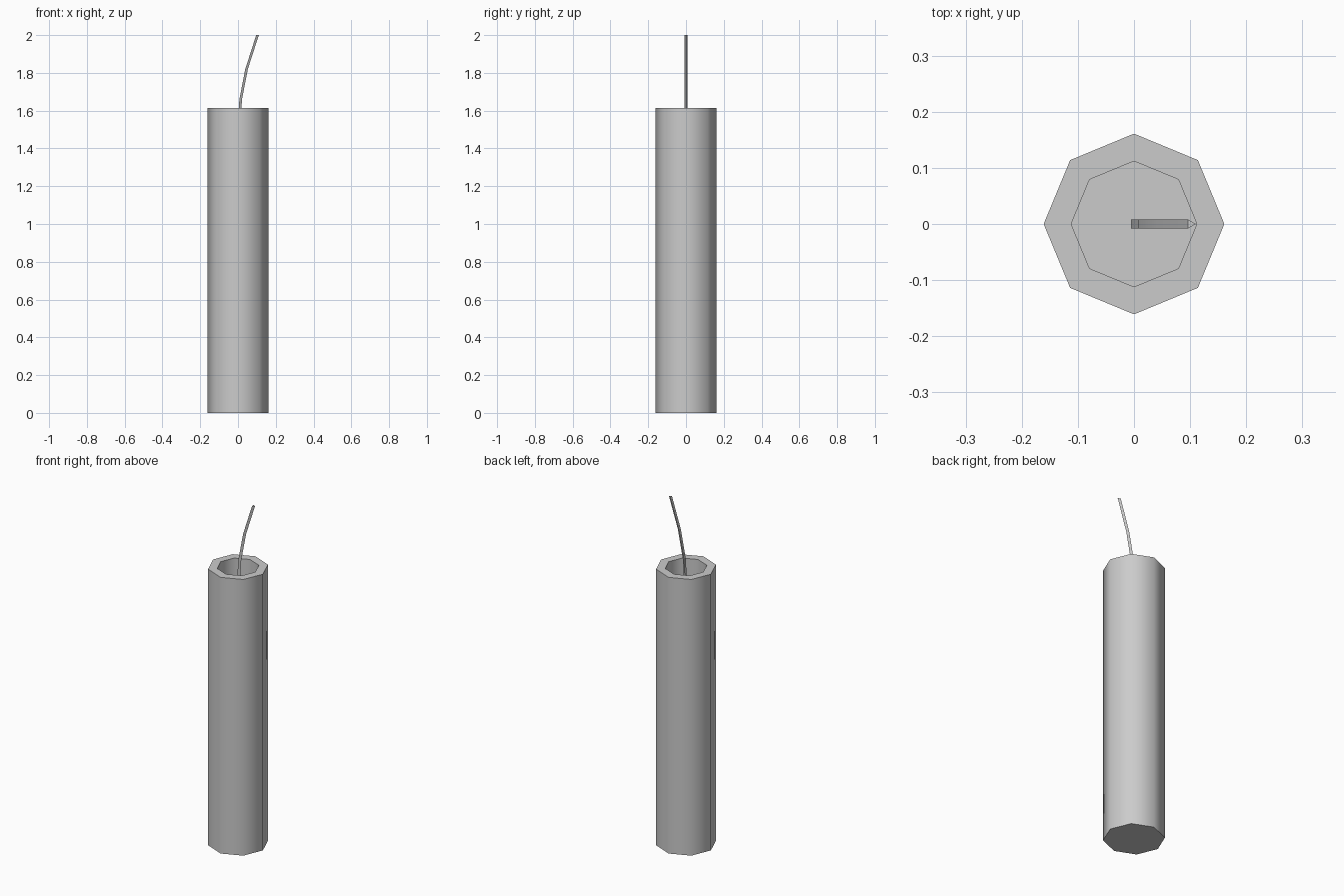
import bpy, bmesh, math

if "Cube" in bpy.data.objects:
    bpy.data.objects.remove(bpy.data.objects["Cube"])


def loft(name, sides, rings, smooth_angle):
    """Skin horizontal polygon rings given as (x, z, radius); cap both ends."""
    bm = bmesh.new()
    loops = []
    for x, z, r in rings:
        loops.append([bm.verts.new((x + r * math.cos(2 * math.pi * i / sides),
                                    r * math.sin(2 * math.pi * i / sides), z))
                      for i in range(sides)])
    for a, b in zip(loops, loops[1:]):
        for i in range(sides):
            j = (i + 1) % sides
            bm.faces.new((a[i], a[j], b[j], b[i]))
    bm.faces.new(list(reversed(loops[0])))
    bm.faces.new(loops[-1])
    bmesh.ops.recalc_face_normals(bm, faces=bm.faces)
    mesh = bpy.data.meshes.new(name)
    bm.to_mesh(mesh)
    bm.free()
    obj = bpy.data.objects.new(name, mesh)
    bpy.context.collection.objects.link(obj)
    bpy.ops.object.select_all(action='DESELECT')
    obj.select_set(True)
    bpy.context.view_layer.objects.active = obj
    bpy.ops.object.shade_smooth_by_angle(angle=math.radians(smooth_angle))
    return obj


# Octagonal stick: outer wall, flat rim, recessed top
R, R_IN, H, FLOOR = 0.161, 0.112, 1.615, 1.47
loft("stick_body", 8,
     [(0, 0, R), (0, H, R), (0, H, R_IN), (0, FLOOR, R_IN)], 50)

# Thin three-sided fuse curving towards +x
fuse_path = [(0.0, FLOOR), (0.012, 1.66), (0.043, 1.82), (0.101, 2.0)]
loft("fuse", 3, [(x, z, 0.0092) for x, z in fuse_path], 50)
